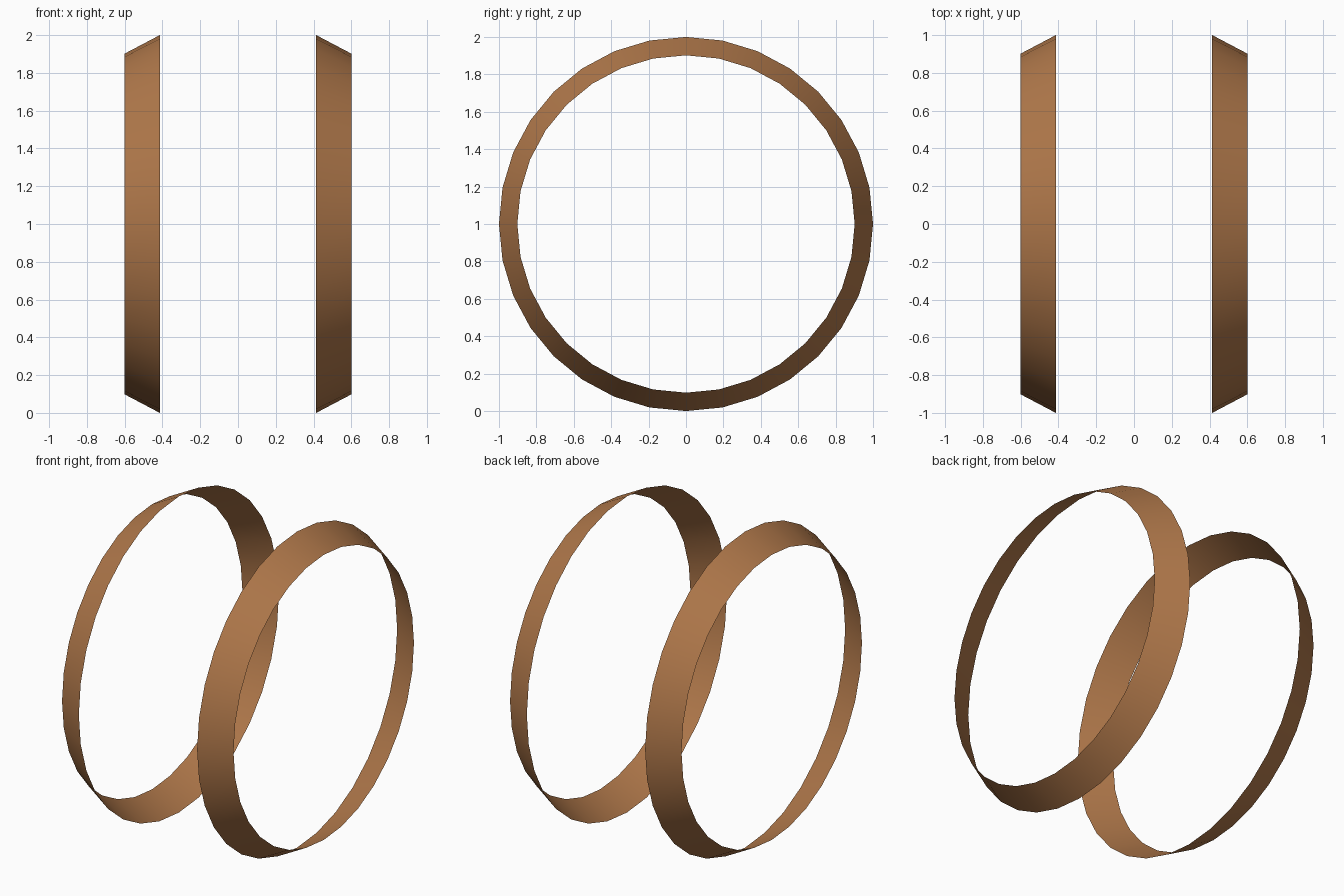
import bpy
from math import pi

cube = bpy.data.objects.get("Cube")
if cube:
    bpy.data.objects.remove(cube, do_unlink=True)

# Warm brown for both hoops
brown = bpy.data.materials.new("warm_brown")
brown.use_nodes = True
colour = (0.434, 0.188, 0.069, 1.0)
brown.diffuse_color = colour
brown.node_tree.nodes["Principled BSDF"].inputs["Base Color"].default_value = colour

INNER_X, OUTER_X = 0.414, 0.60   # distance of each rim from the middle
WIDE, NARROW = 1.0, 0.902        # rim radii


def hoop(name, side):
    """Open tapered band around the x axis, narrowing outward."""
    bpy.ops.mesh.primitive_cone_add(
        vertices=32, radius1=WIDE, radius2=NARROW, depth=OUTER_X - INNER_X,
        end_fill_type='NOTHING',
        location=(side * (INNER_X + OUTER_X) / 2, 0, WIDE),
        rotation=(0, side * pi / 2, 0))
    band = bpy.context.object
    band.name = name
    band.data.materials.append(brown)
    for face in band.data.polygons:
        face.use_smooth = True


hoop("left_hoop", 1)
hoop("right_hoop", -1)
